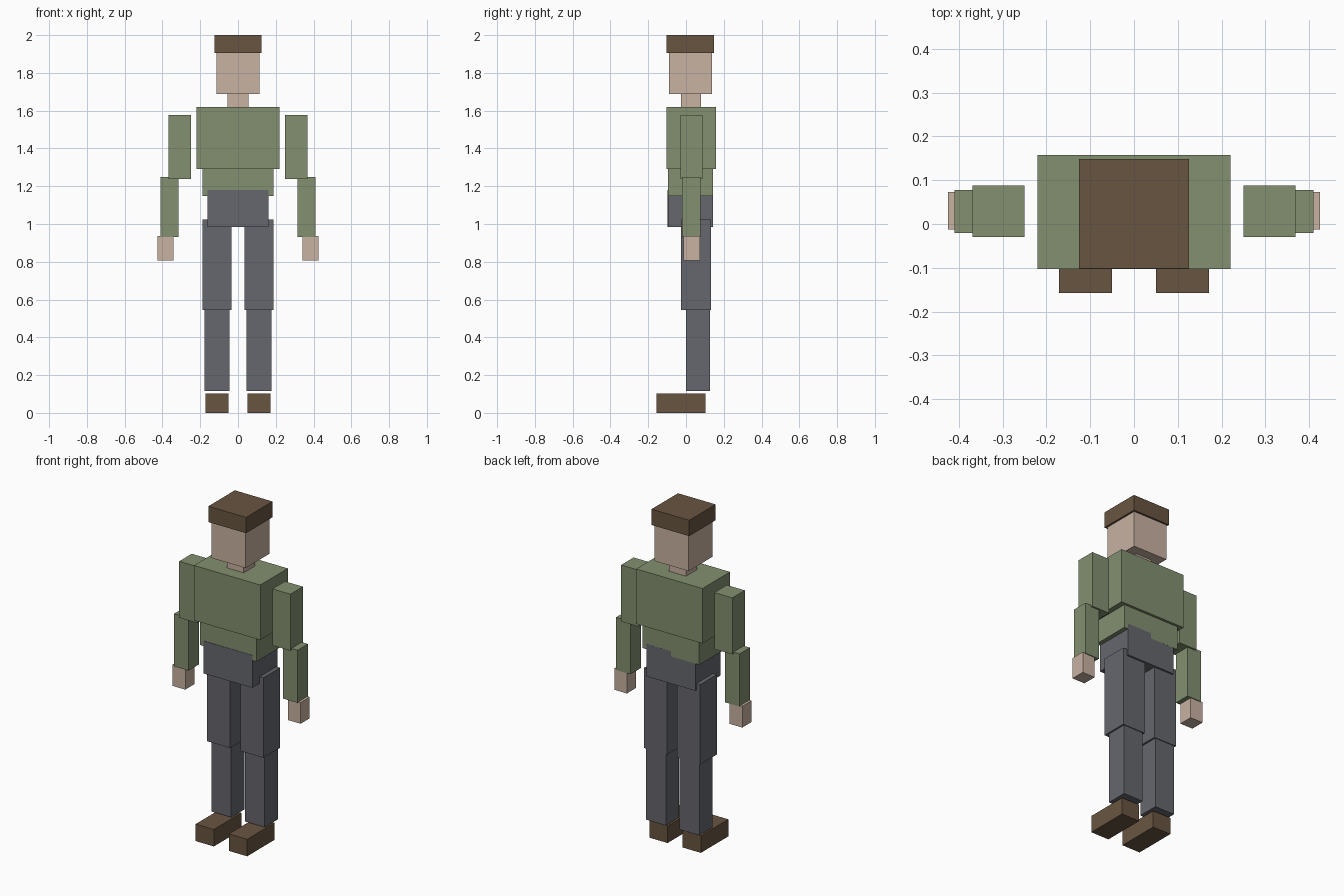
import bpy

cube = bpy.data.objects.get("Cube")
if cube:
    bpy.data.objects.remove(cube, do_unlink=True)


def make_material(name, rgb):
    """Flat material from 0-255 display values, converted to linear."""
    linear = [((c / 255 + 0.055) / 1.055) ** 2.4 for c in rgb]
    mat = bpy.data.materials.new(name)
    mat.use_nodes = True
    mat.diffuse_color = (*linear, 1)
    bsdf = mat.node_tree.nodes["Principled BSDF"]
    bsdf.inputs["Base Color"].default_value = (*linear, 1)
    bsdf.inputs["Roughness"].default_value = 0.9
    return mat


skin = make_material("skin", (201, 178, 162))
green = make_material("green_shirt", (131, 144, 112))
grey = make_material("grey_trousers", (102, 103, 109))
brown = make_material("brown_leather", (104, 85, 65))


def box(name, mat, x, y, z, yaw=0):
    """Box spanning the given (low, high) range on each axis."""
    spans = (x, y, z)
    bpy.ops.mesh.primitive_cube_add(
        size=1, location=[(a + b) / 2 for a, b in spans], rotation=(0, 0, yaw))
    obj = bpy.context.object
    obj.name = obj.data.name = name
    obj.scale = [b - a for a, b in spans]
    obj.data.materials.append(mat)


def centred(name, mat, half_width, y, z, yaw=0):
    box(name, mat, (-half_width, half_width), y, z, yaw)


def pair(name, mat, x, y, z):
    box("left_" + name, mat, x, y, z)
    box("right_" + name, mat, (-x[1], -x[0]), y, z)


# Head and cap
centred("cap", brown, 0.125, (-0.102, 0.148), (1.905, 2.0))
centred("head", skin, 0.114, (-0.09, 0.137), (1.688, 1.91))
centred("neck", skin, 0.056, (-0.026, 0.08), (1.60, 1.70))

# Torso; the hips sit almost flush with the waist
centred("chest", green, 0.22, (-0.103, 0.158), (1.29, 1.62))
centred("waist", green, 0.188, (-0.094, 0.143), (1.148, 1.30))
centred("hips", grey, 0.162, (-0.096, 0.143), (0.985, 1.18), yaw=0.004)

# Arms
pair("upper_arm", green, (0.25, 0.369), (-0.03, 0.088), (1.238, 1.577))
pair("forearm", green, (0.314, 0.41), (-0.02, 0.078), (0.932, 1.248))
pair("hand", skin, (0.341, 0.425), (-0.013, 0.073), (0.808, 0.936))

# Legs
pair("thigh", grey, (0.034, 0.187), (-0.026, 0.132), (0.545, 1.025))
pair("shin", grey, (0.045, 0.177), (0.0, 0.127), (0.116, 0.56))
pair("shoe", brown, (0.05, 0.171), (-0.157, 0.103), (0.0, 0.102))
